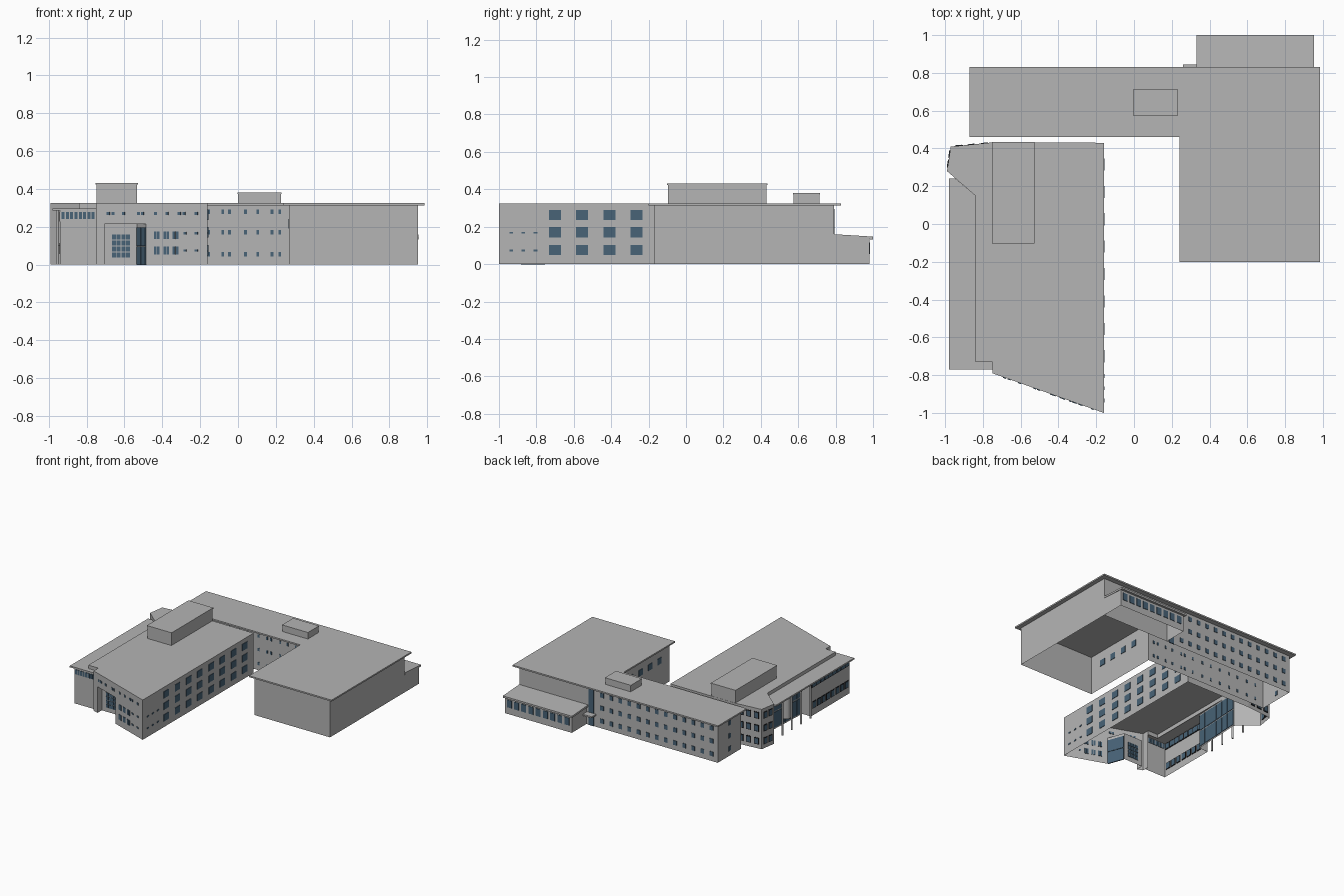
import bpy, bmesh
from mathutils import Vector

if "Cube" in bpy.data.objects:
    bpy.data.objects.remove(bpy.data.objects["Cube"])


def material(name, rgb):
    m = bpy.data.materials.new(name)
    m.diffuse_color = (*rgb, 1)
    m.use_nodes = True
    m.node_tree.nodes["Principled BSDF"].inputs["Base Color"].default_value = m.diffuse_color
    return m


GREY = material("wall grey", (0.46, 0.46, 0.46))
BLUE = material("window blue", (0.065, 0.125, 0.185))
DARK = material("frame dark", (0.012, 0.012, 0.014))


def finish(name, bm, mat):
    me = bpy.data.meshes.new(name)
    bm.to_mesh(me)
    bm.free()
    me.materials.append(mat)
    ob = bpy.data.objects.new(name, me)
    bpy.context.collection.objects.link(ob)
    return ob


def walls(name, pts, z0, z1, closed=False):
    """Thin wall sheets following a counter-clockwise outline."""
    bm = bmesh.new()
    lo = [bm.verts.new((x, y, z0)) for x, y in pts]
    hi = [bm.verts.new((x, y, z1)) for x, y in pts]
    for i in range(len(pts) - (0 if closed else 1)):
        j = (i + 1) % len(pts)
        bm.faces.new((lo[i], lo[j], hi[j], hi[i]))
    return finish(name, bm, GREY)


def slab(name, pts, z0, z1, mat=GREY):
    """Solid slab from a counter-clockwise outline."""
    bm = bmesh.new()
    f = bm.faces.new([bm.verts.new((x, y, z0)) for x, y in pts])
    r = bmesh.ops.extrude_face_region(bm, geom=[f])
    bmesh.ops.translate(bm, vec=(0, 0, z1 - z0),
                        verts=[v for v in r["geom"] if isinstance(v, bmesh.types.BMVert)])
    bmesh.ops.recalc_face_normals(bm, faces=bm.faces)
    return finish(name, bm, mat)


def rect(x0, x1, y0, y1):
    return [(x0, y0), (x1, y0), (x1, y1), (x0, y1)]


def windows(name, p0, p1, ts, zs, w, h, mat=BLUE, t=0.008):
    """Plates straddling wall p0-p1 at fractions ts and heights zs."""
    a, b = Vector((*p0, 0)), Vector((*p1, 0))
    d = (b - a).normalized()
    n = Vector((d.y, -d.x, 0))
    bm = bmesh.new()
    for s in ts:
        for z in zs:
            c = a.lerp(b, s) + Vector((0, 0, z))
            vs = [v for v in bmesh.ops.create_cube(bm, size=1)["verts"]]
            for v in vs:
                v.co = c + d * v.co.x * w + n * v.co.y * t + Vector((0, 0, v.co.z * h))
    bmesh.ops.recalc_face_normals(bm, faces=bm.faces)
    return finish(name, bm, mat)


def framed(name, p0, p1, ts, zs, w, h):
    windows(name + "_frames", p0, p1, ts, zs, w + 0.012, h + 0.012, DARK, 0.006)
    windows(name, p0, p1, ts, zs, w, h, BLUE, 0.009)


def spread(n, a, b):
    return [a + (b - a) * i / (n - 1) for i in range(n)]


def frac(vals, a, b):
    return [(v - a) / (b - a) for v in vals]


def cylinder(name, x, y, r, z0, z1, n=12):
    bm = bmesh.new()
    bmesh.ops.create_cone(bm, cap_ends=True, segments=n, radius1=r, radius2=r, depth=z1 - z0)
    bmesh.ops.translate(bm, vec=(x, y, (z0 + z1) / 2), verts=bm.verts)
    return finish(name, bm, GREY)


TOP = 0.325

# --- East block and rear bar: walls, overhanging roof, rooftop box ---
walls("rear_and_east_walls", [(-0.84, 0.49), (0.27, 0.49), (0.27, -0.17), (0.95, -0.17),
                              (0.95, 0.79), (-0.84, 0.79)], 0, 0.315, True)
slab("rear_and_east_roof", [(-0.87, 0.46), (0.24, 0.46), (0.24, -0.2), (0.985, -0.2),
                            (0.985, 0.83), (-0.87, 0.83)], 0.313, TOP)
slab("rear_roof_box", rect(0.0, 0.228, 0.575, 0.713), TOP, 0.375)
slab("rear_roof_box_cap", rect(-0.003, 0.231, 0.572, 0.716), 0.373, 0.38)

ROWS = (0.06, 0.165, 0.27)
windows("rear_bar_south_windows", (-0.84, 0.49), (0.27, 0.49),
        frac([-0.76, -0.68, -0.59, -0.51, -0.42, -0.33, -0.25, -0.155, -0.08, -0.045,
              0.04, 0.105, 0.18, 0.22], -0.84, 0.27), (0.055, 0.17, 0.28), 0.014, 0.024)
windows("rear_bar_north_windows", (0.27, 0.79), (-0.84, 0.79),
        spread(13, 0.06, 0.95), ROWS, 0.03, 0.036)
windows("rear_bar_end_windows", (-0.84, 0.79), (-0.84, 0.49), [0.5], ROWS, 0.025, 0.036)
windows("east_block_west_windows", (0.27, 0.49), (0.27, -0.17),
        frac([-0.04, 0.08, 0.2, 0.32], 0.49, -0.17), [0.215], 0.05, 0.05)
windows("stair_glazing", (0.33, 0.79), (0.27, 0.79), [0.5], [0.2], 0.045, 0.19)
slab("rear_door_canopy", rect(0.26, 0.34, 0.79, 0.845), 0.09, 0.102)
windows("rear_door", (0.33, 0.79), (0.27, 0.79), [0.5], [0.04], 0.045, 0.08)

# --- Low rear extension with sloping roof ---
walls("low_extension_walls", [(0.95, 0.79), (0.95, 0.98), (0.345, 0.98), (0.345, 0.79)], 0, 0.145)
ext = slab("low_extension_roof", rect(0.33, 0.953, 0.79, 1.0), 0.145, 0.16)
for v in ext.data.vertices:
    if v.co.y > 0.9:
        v.co.z -= 0.013
windows("low_extension_windows", (0.95, 0.98), (0.345, 0.98),
        spread(9, 0.07, 0.93), [0.085], 0.042, 0.06)

# --- West block: walls with recessed entrances ---
SW, SE, NE = (-0.75, -0.79), (-0.16, -1.0), (-0.16, 0.43)


def south(x):
    s = (x - SW[0]) / (SE[0] - SW[0])
    return (x, SW[1] + s * (SE[1] - SW[1]))


ENT_L, ENT_R = south(-0.705), south(-0.485)
walls("west_block_main_walls", [ENT_R, SE, NE, (-0.75, 0.43), (-0.97, 0.41), (-0.99, 0.28),
                                (-0.84, 0.15)], 0, TOP - 0.003)
walls("entrance_lintel", [ENT_L, ENT_R], 0.217, TOP - 0.003)
walls("entrance_pillar", [(-0.75, -0.73), SW, ENT_L], 0, TOP - 0.003)
RB_L, RB_R = (-0.705, -0.75), (-0.535, -0.75)
walls("entrance_recess", [ENT_L, RB_L, RB_R, ENT_R], 0, 0.217)
slab("entrance_ceiling", [ENT_L, ENT_R, RB_R, RB_L], 0.214, 0.22)
walls("west_upper_step", [(-0.84, 0.15), (-0.84, -0.73), (-0.75, -0.73)], 0.28, 0.315)
slab("west_block_roof", [SW, SE, NE, (-0.75, 0.432), (-0.97, 0.41), (-0.99, 0.28),
                         (-0.84, 0.15), (-0.84, -0.73), (-0.75, -0.73)], 0.313, TOP)
slab("west_roof_box", rect(-0.747, -0.533, -0.097, 0.43), TOP, 0.425)
slab("west_roof_box_cap", rect(-0.752, -0.528, -0.102, 0.435), 0.423, 0.432)

# Lower west wing with its glazed porch
walls("west_wing_walls", [(-0.84, 0.15), (-0.86, -0.27), (-0.94, -0.27), (-0.94, -0.765),
                          (-0.75, -0.765)], 0, 0.29)
slab("west_wing_roof", [(-0.98, -0.77), (-0.75, -0.77), (-0.75, -0.73), (-0.84, -0.73),
                        (-0.84, 0.15), (-0.945, 0.24), (-0.98, 0.24)], 0.285, 0.297)
for i, y in enumerate((0.12, 0.0, -0.12, -0.24)):
    cylinder(f"porch_column_{i + 1}", -0.955, y, 0.007, 0, 0.287)
cylinder("porch_drum", -0.92, 0.02, 0.035, 0.1, 0.287, 20)
windows("porch_glazing", (-0.84, 0.15), (-0.86, -0.27), spread(6, 0.09, 0.91),
        (0.075, 0.21), 0.064, 0.125)

# West block windows
ys = [-0.70 + 0.145 * i for i in range(8)]
windows("west_block_east_windows", SE, NE, frac(ys, -1.0, 0.43), (0.075, 0.17, 0.263), 0.064, 0.055)
windows("west_block_east_small_windows", SE, NE, frac([-0.935, -0.87, -0.805], -1.0, 0.43),
        (0.073, 0.168), 0.02, 0.01)
windows("south_top_windows", SW, SE,
        frac([-0.685, -0.66, -0.605, -0.525, -0.505, -0.435, -0.375, -0.31, -0.285, -0.22],
             -0.75, -0.16), [0.27], 0.016, 0.018)
windows("south_windows", SW, SE,
        frac([x + o for x in (-0.43, -0.38, -0.33) for o in (-0.007, 0.009)], -0.75, -0.16),
        (0.075, 0.155), 0.014, 0.042)
windows("south_small_windows", SW, SE, frac([-0.28, -0.22], -0.75, -0.16),
        (0.075, 0.165), 0.016, 0.012)
windows("entrance_window_grid", RB_L, RB_R, frac(spread(4, -0.655, -0.582), -0.705, -0.535),
        spread(4, 0.05, 0.145), 0.021, 0.027)
windows("entrance_side_glazing", RB_R, ENT_R, [0.26, 0.74], [0.045, 0.148], 0.064, 0.0)
windows("entrance_glazing", RB_R, ENT_R, [0.26, 0.74], [0.047, 0.148], 0.066, 0.098)
bpy.data.objects.remove(bpy.data.objects["entrance_side_glazing"])
windows("west_wing_south_clerestory", (-0.94, -0.765), (-0.75, -0.765),
        spread(8, 0.08, 0.92), [0.26], 0.016, 0.038)
framed("west_wing_clerestory", (-0.94, -0.27), (-0.94, -0.765),
       spread(9, 0.07, 0.93), [0.255], 0.044, 0.04)
framed("west_wing_lower_windows", (-0.94, -0.27), (-0.94, -0.765),
       spread(8, 0.08, 0.92), [0.085], 0.036, 0.045)
framed("west_block_north_windows", (-0.75, 0.43), (-0.97, 0.41), (0.2, 0.5, 0.8), ROWS, 0.03, 0.042)
framed("west_block_corner_windows", (-0.97, 0.41), (-0.99, 0.28), (0.3, 0.7), ROWS, 0.03, 0.042)
